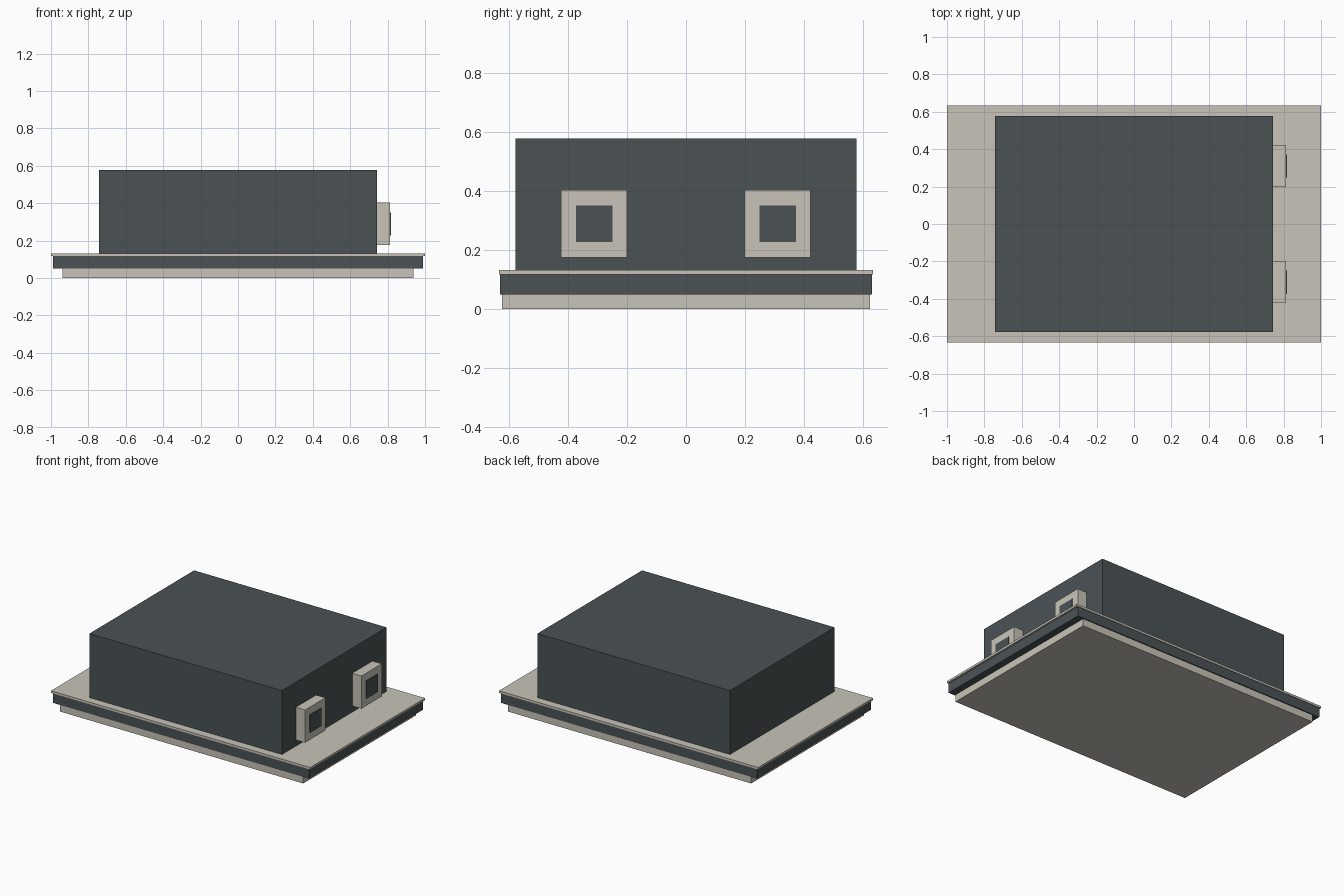
import bpy, bmesh
from mathutils import Vector

if "Cube" in bpy.data.objects:
    bpy.data.objects.remove(bpy.data.objects["Cube"])


def material(name, rgb):
    m = bpy.data.materials.new(name)
    m.diffuse_color = (*rgb, 1.0)
    m.use_nodes = True
    m.node_tree.nodes["Principled BSDF"].inputs["Base Color"].default_value = m.diffuse_color
    return m


stone = material("pale stone", (0.58, 0.55, 0.48))
slate = material("dark slate", (0.069, 0.084, 0.091))


def box(name, lo, hi, mat):
    """Flat-shaded box between two opposite corners."""
    lo, hi = Vector(lo), Vector(hi)
    bm = bmesh.new()
    bmesh.ops.create_cube(bm, size=1.0)
    bmesh.ops.scale(bm, vec=hi - lo, verts=bm.verts)
    mesh = bpy.data.meshes.new(name)
    bm.to_mesh(mesh)
    bm.free()
    mesh.materials.append(mat)
    ob = bpy.data.objects.new(name, mesh)
    ob.location = (lo + hi) / 2
    bpy.context.collection.objects.link(ob)
    return ob


def slab(name, hx, hy, z0, z1, mat):
    """Box centred on the vertical axis."""
    return box(name, (-hx, -hy, z0), (hx, hy, z1), mat)


# Stacked base layers and main body
slab("foot_plinth", 0.939, 0.623, 0.0, 0.05, stone)
slab("base_band", 0.988, 0.630, 0.05, 0.117, slate)
slab("base_top_plate", 1.0, 0.633, 0.117, 0.132, stone)
slab("main_body", 0.743, 0.577, 0.132, 0.578, slate)

# Two square frames with dark panels on the right side
for label, yc in (("front", -0.311), ("back", 0.310)):
    zc = 0.289
    box(label + "_window_frame", (0.735, yc - 0.112, zc - 0.114),
        (0.814, yc + 0.112, zc + 0.114), stone)
    box(label + "_window_panel", (0.812, yc - 0.062, zc - 0.062),
        (0.819, yc + 0.062, zc + 0.062), slate)
